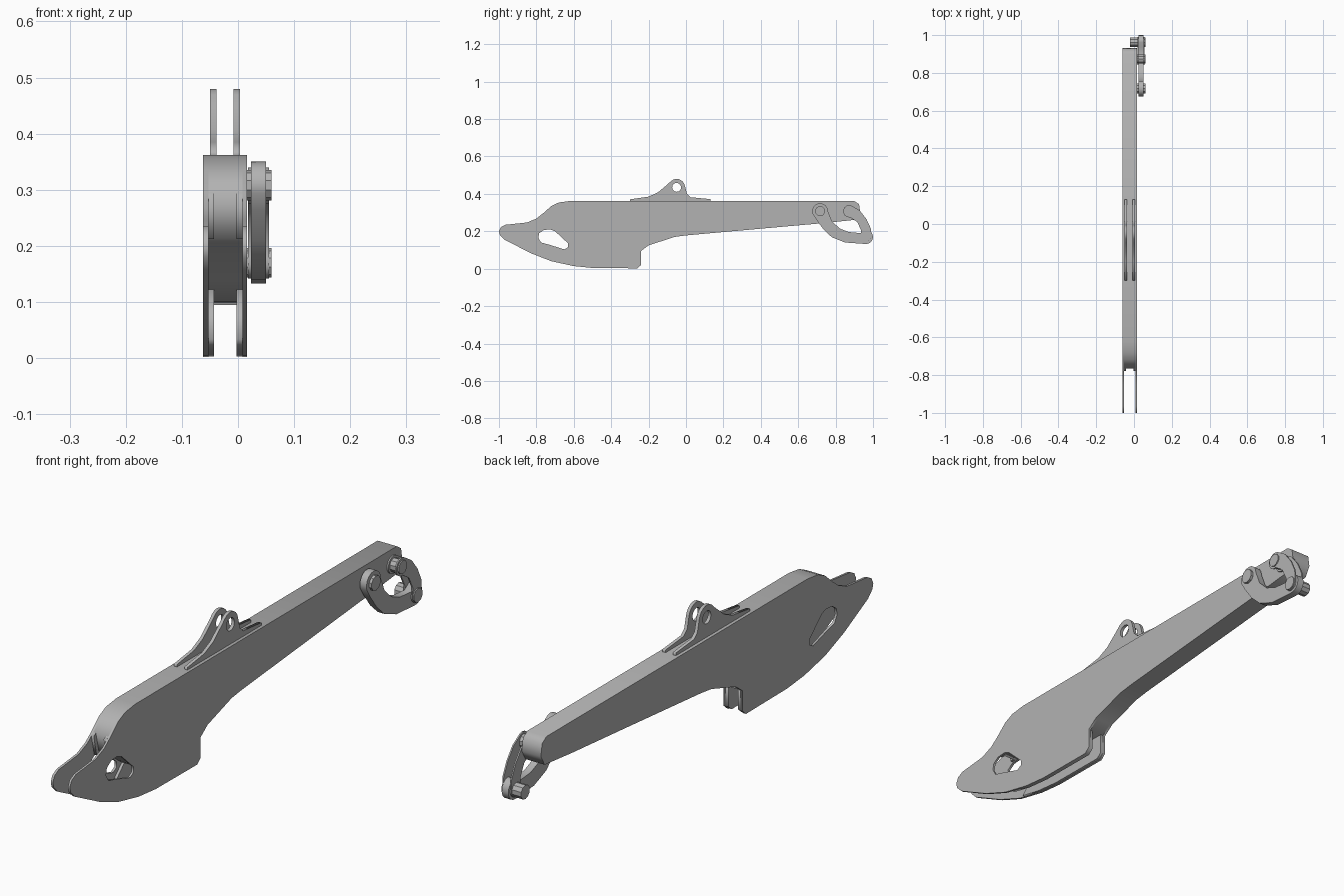
import bpy, bmesh, math
from mathutils import Matrix

cube = bpy.data.objects.get("Cube")
if cube:
    bpy.data.objects.remove(cube, do_unlink=True)

grey = bpy.data.materials.new("plain_grey")
grey.use_nodes = True
colour = (0.45, 0.45, 0.45, 1)
grey.diffuse_color = colour
grey.node_tree.nodes["Principled BSDF"].inputs["Base Color"].default_value = colour

# Local x, y, z become world y, z, x
SIDEWAYS = Matrix(((0, 0, 1, 0), (1, 0, 0, 0), (0, 1, 0, 0), (0, 0, 0, 1)))


def finish(name, mesh):
    obj = bpy.data.objects.new(name, mesh)
    bpy.context.collection.objects.link(obj)
    mesh.materials.clear()
    mesh.materials.append(grey)
    return obj


def plate(name, x0, x1, *loops):
    """Extrude a (y, z) outline, with any further loops as holes, from x0 to x1."""
    curve = bpy.data.curves.new(name, 'CURVE')
    curve.dimensions = '2D'
    curve.fill_mode = 'BOTH'
    curve.extrude = (x1 - x0) / 2
    for loop in loops:
        spline = curve.splines.new('POLY')
        spline.points.add(len(loop) - 1)
        for point, (y, z) in zip(spline.points, loop):
            point.co = (y, z, 0, 1)
        spline.use_cyclic_u = True
    temp = bpy.data.objects.new(name + "_outline", curve)
    bpy.context.collection.objects.link(temp)
    graph = bpy.context.evaluated_depsgraph_get()
    mesh = bpy.data.meshes.new_from_object(temp.evaluated_get(graph))
    bpy.data.objects.remove(temp, do_unlink=True)
    bm = bmesh.new()
    bm.from_mesh(mesh)
    bmesh.ops.remove_doubles(bm, verts=bm.verts, dist=0.0001)
    bm.transform(Matrix.Translation(((x0 + x1) / 2, 0, 0)) @ SIDEWAYS)
    bmesh.ops.recalc_face_normals(bm, faces=bm.faces)
    bm.to_mesh(mesh)
    bm.free()
    return finish(name, mesh)


def pin(name, x0, x1, centre, radius, sides=10):
    mesh = bpy.data.meshes.new(name)
    bm = bmesh.new()
    bmesh.ops.create_cone(bm, cap_ends=True, segments=sides, radius1=radius,
                          radius2=radius, depth=x1 - x0)
    bm.transform(Matrix.Translation(((x0 + x1) / 2, *centre)) @ SIDEWAYS)
    bm.to_mesh(mesh)
    bm.free()
    return finish(name, mesh)


def arc(centre, radius, start, end, steps):
    angles = [math.radians(start + (end - start) * i / steps) for i in range(steps + 1)]
    return [(centre[0] + radius * math.cos(a), centre[1] + radius * math.sin(a)) for a in angles]


# Profiles of the arm
top = [(-0.765, 0.295), (-0.72, 0.335), (-0.68, 0.354), (-0.62, 0.362),
       (0.90, 0.362), (0.925, 0.345), (0.932, 0.3), (0.91, 0.262)]
belly = [(0.75, 0.245), (0.4, 0.214), (0.0, 0.178), (-0.06, 0.17), (-0.2, 0.125), (-0.24, 0.095)]
keel = [(-0.24, 0.02), (-0.26, 0.002), (-0.5, 0.004), (-0.6, 0.014), (-0.72, 0.04), (-0.83, 0.083)]
nose = [(-0.97, 0.155), (-0.995, 0.18), (-1.0, 0.2), (-0.99, 0.222), (-0.965, 0.235),
        (-0.85, 0.247), (-0.8, 0.268)]
window = [(-0.79, 0.165), (-0.785, 0.19), (-0.76, 0.207), (-0.725, 0.21), (-0.7, 0.2),
          (-0.63, 0.135), (-0.63, 0.115), (-0.65, 0.103), (-0.73, 0.128), (-0.775, 0.14)]
inner_edge = [(-0.53, 0.1), (-0.6, 0.122), (-0.625, 0.14), (-0.7, 0.205)]

# Side plates with a window, and the core between them
for side, x0, x1 in (("right", -0.062, -0.053), ("left", 0.008, 0.016)):
    plate(side + "_arm_plate", x0, x1, top + belly + keel + nose, window)
plate("arm_core", -0.053, 0.008, top + belly + inner_edge + [(-0.745, 0.212)])

# Fillets where the core front meets the plates
for side, x0, x1 in (("right", -0.053, -0.043), ("left", -0.003, 0.008)):
    plate(side + "_core_fillet", x0, x1,
          [(-0.74, 0.212), (-0.76, 0.212), (-0.777, 0.287), (-0.74, 0.312)])
    # Thick lower lip inside each plate
    plate(side + "_keel_pad", x0, x1,
          [(-0.242, 0.11), (-0.242, 0.02), (-0.262, 0.003), (-0.5, 0.005),
           (-0.6, 0.015), (-0.69, 0.034), (-0.6, 0.122)])

# Twin cylinder lugs on top
lug = [(-0.3, 0.355), (-0.3, 0.371), (-0.2, 0.385), (-0.15, 0.408), (-0.1, 0.45)]
lug += arc((-0.05, 0.435), 0.045, 130, 10, 7)
lug += [(0.005, 0.4), (0.025, 0.382), (0.13, 0.372), (0.13, 0.355)]
lug_hole = arc((-0.05, 0.435), 0.024, 0, 330, 11)
for side, x0 in (("right", -0.05), ("left", -0.008)):
    plate(side + "_cylinder_lug", x0, x0 + 0.012, lug, lug_hole)

# Curved bucket link
PIVOT, ROCKER, TIP = (0.717, 0.308), (0.873, 0.307), (0.962, 0.17)
bucket_link = arc(PIVOT, 0.042, 0, 200, 9)
bucket_link += [(0.695, 0.265), (0.735, 0.21), (0.78, 0.168), (0.85, 0.14)]
bucket_link += arc(TIP, 0.038, 260, 450, 8)
bucket_link += [(0.935, 0.19), (0.87, 0.196), (0.82, 0.216), (0.78, 0.255)]
plate("bucket_link", 0.023, 0.05, bucket_link)

# Pair of bowed rocker links outside it
rocker = arc(ROCKER, 0.033, 280, 60, 8)
rocker += [(0.93, 0.31), (0.965, 0.265), (0.988, 0.215)]
rocker += arc(TIP, 0.028, 20, -200, 8)
rocker += [(0.937, 0.205), (0.915, 0.25)]
for side, x0 in (("inner", 0.0175), ("outer", 0.05)):
    plate(side + "_rocker_link", x0, x0 + 0.0055, rocker)

# Pins
pin("pivot_pin", 0.01, 0.06, PIVOT, 0.027)
pin("rocker_pin", 0.01, 0.06, ROCKER, 0.025)
pin("tip_pin", -0.02, 0.06, TIP, 0.026)
